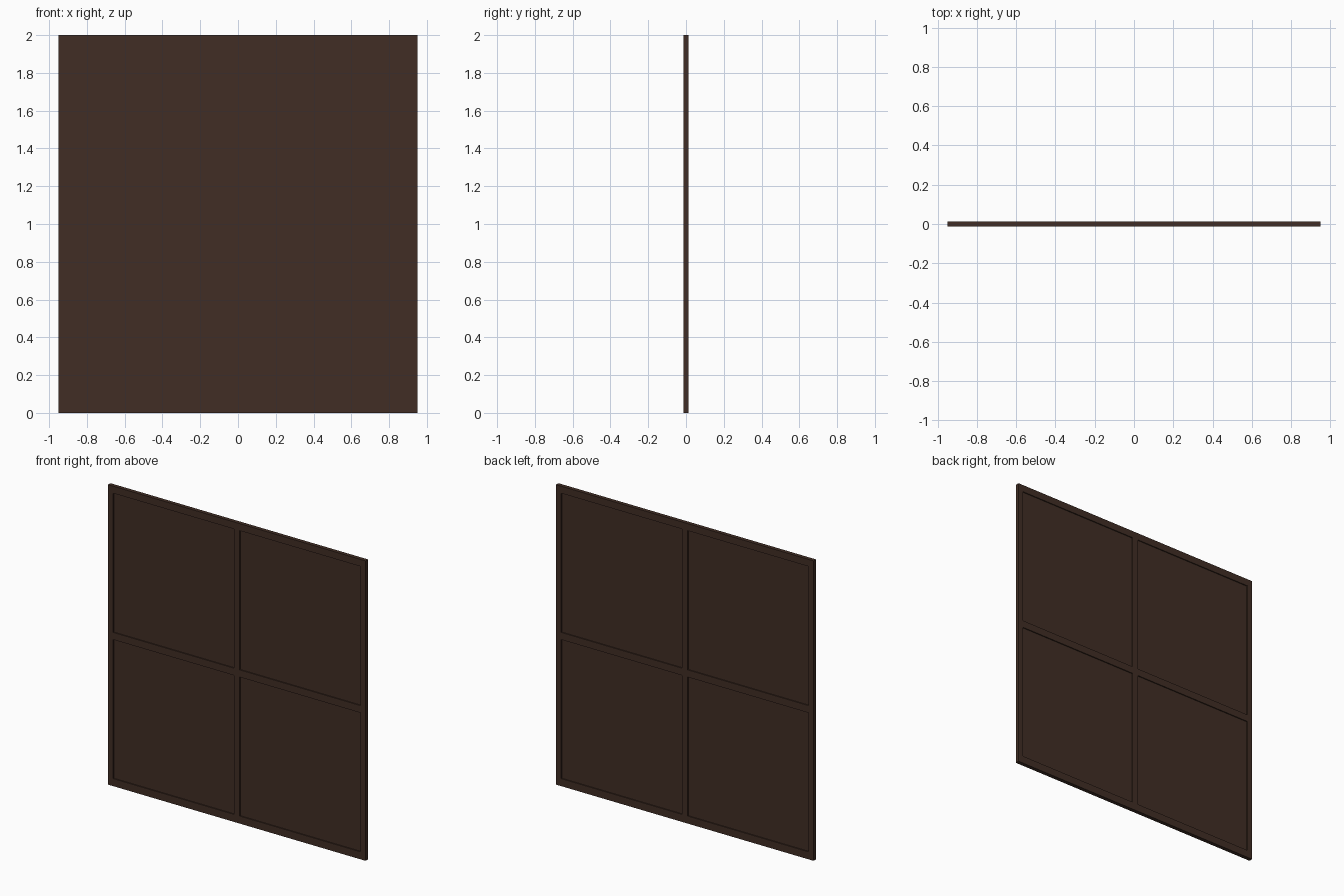
import bpy, bmesh
from mathutils import Vector

if "Cube" in bpy.data.objects:
    bpy.data.objects.remove(bpy.data.objects["Cube"])

HALF_T = 0.013      # half thickness of the frame
RECESS = 0.007      # depth of the sunken panes on each side
XS = [-0.95, -0.912, -0.022, 0.022, 0.912, 0.95]
ZS = [0.0, 0.05, 0.977, 1.025, 1.953, 2.0]

wood = bpy.data.materials.new("dark_brown_wood")
wood.diffuse_color = (0.053, 0.027, 0.018, 1)
wood.use_nodes = True
wood.node_tree.nodes["Principled BSDF"].inputs["Base Color"].default_value = wood.diffuse_color

bm = bmesh.new()

# Flat grid of frame bars and pane cells, on the front plane
grid = [[bm.verts.new((x, -HALF_T, z)) for z in ZS] for x in XS]
cells = []
for i in range(5):
    for j in range(5):
        cells.append(bm.faces.new((grid[i][j], grid[i + 1][j],
                                   grid[i + 1][j + 1], grid[i][j + 1])))

# Thicken the grid into a slab
ext = bmesh.ops.extrude_face_region(bm, geom=cells, use_keep_orig=True)
bmesh.ops.translate(bm, vec=(0, 2 * HALF_T, 0),
                    verts=[g for g in ext["geom"] if isinstance(g, bmesh.types.BMVert)])
bmesh.ops.recalc_face_normals(bm, faces=bm.faces[:])

# Sink the four panes on the front and the back
panes = [f for f in bm.faces
         if abs(f.normal.y) > 0.9 and f.calc_area() > 0.3]
for f in panes:
    inward = Vector((0, RECESS if f.calc_center_median().y < 0 else -RECESS, 0))
    new = bmesh.ops.extrude_discrete_faces(bm, faces=[f])["faces"]
    bmesh.ops.translate(bm, vec=inward, verts=list({v for n in new for v in n.verts}))
bmesh.ops.recalc_face_normals(bm, faces=bm.faces[:])

mesh = bpy.data.meshes.new("four_pane_panel")
bm.to_mesh(mesh)
bm.free()
mesh.materials.append(wood)
panel = bpy.data.objects.new("four_pane_panel", mesh)
bpy.context.collection.objects.link(panel)
